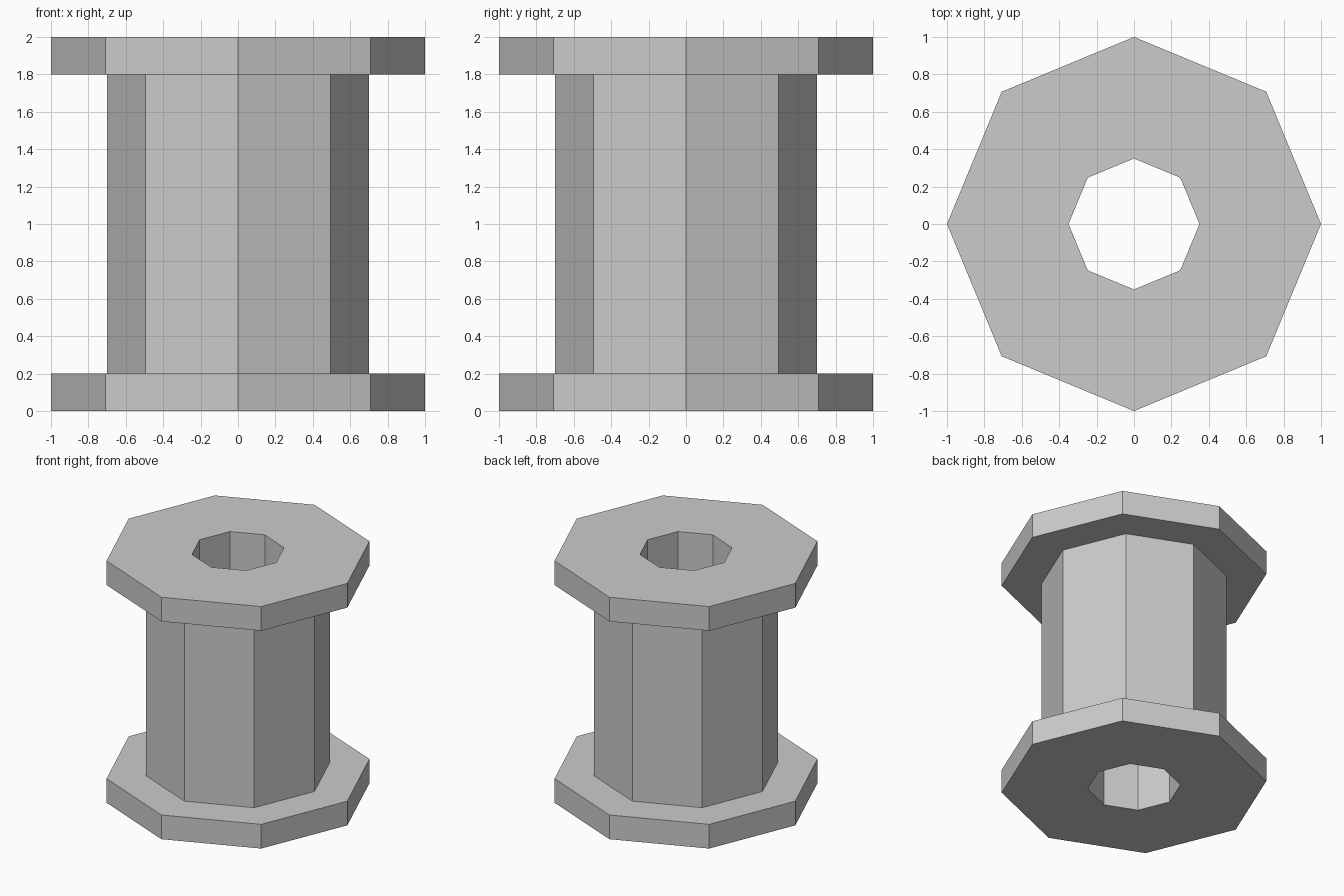
import bpy, bmesh
from math import cos, sin, tau

if "Cube" in bpy.data.objects:
    bpy.data.objects.remove(bpy.data.objects["Cube"])

SIDES = 8

# Closed (radius, height) cross-section: bore, flanges and barrel
PROFILE = [(0.35, 0), (1, 0), (1, 0.2), (0.7, 0.2),
           (0.7, 1.8), (1, 1.8), (1, 2), (0.35, 2)]


def lathe(name, profile, sides):
    """Revolve a closed profile around z into a flat-shaded ring solid."""
    bm = bmesh.new()
    rings = [[bm.verts.new((r * cos(tau * i / sides), r * sin(tau * i / sides), z))
              for r, z in profile] for i in range(sides)]
    n = len(profile)
    for i in range(sides):
        a, b = rings[i], rings[(i + 1) % sides]
        for j in range(n):
            k = (j + 1) % n
            bm.faces.new((a[j], b[j], b[k], a[k]))
    bmesh.ops.recalc_face_normals(bm, faces=bm.faces)
    mesh = bpy.data.meshes.new(name)
    bm.to_mesh(mesh)
    bm.free()
    obj = bpy.data.objects.new(name, mesh)
    bpy.context.collection.objects.link(obj)
    return obj


# Octagonal spool with a hole right through it
lathe("spool", PROFILE, SIDES)
